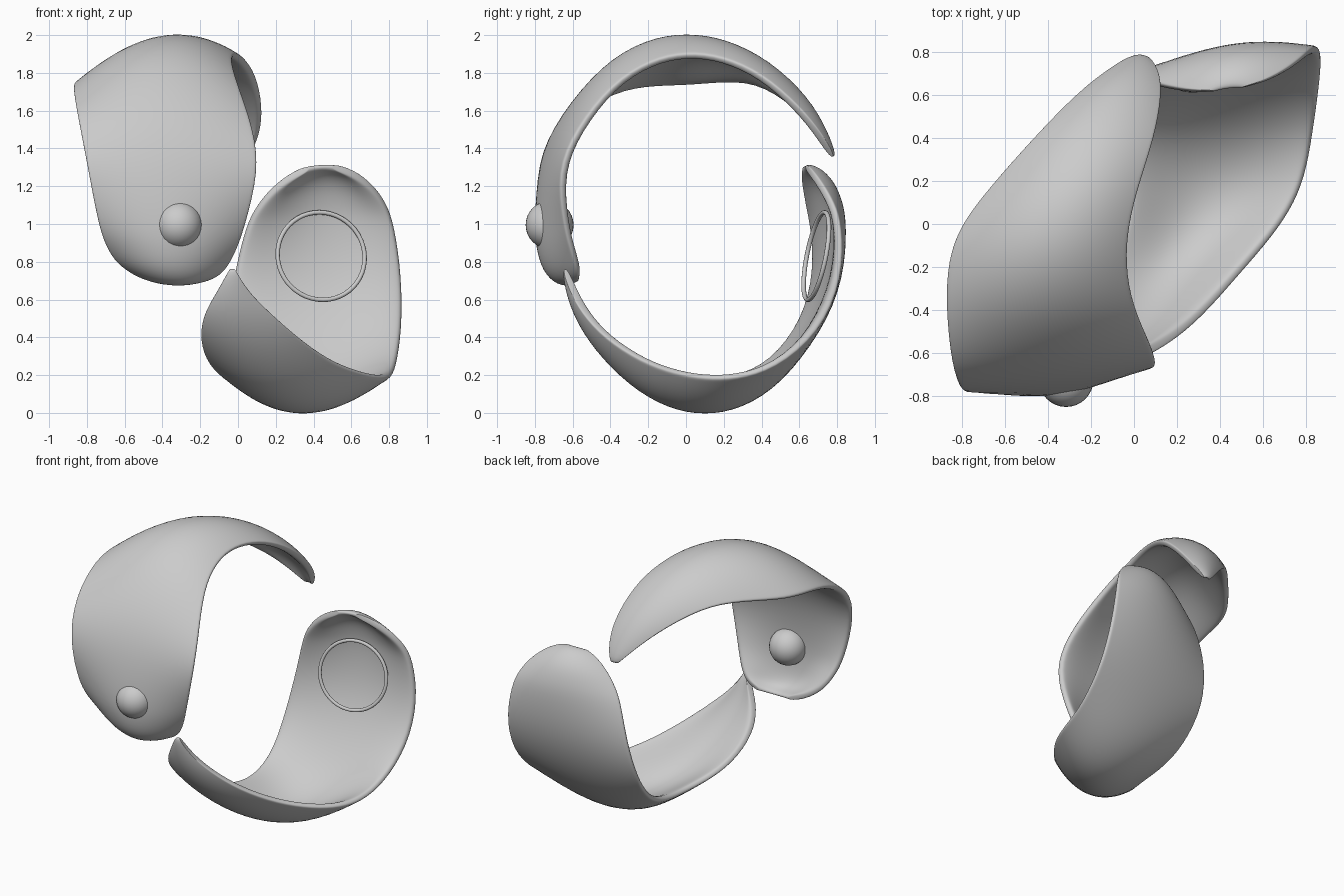
import bpy, bmesh, math
from mathutils import Vector

if "Cube" in bpy.data.objects:
    bpy.data.objects.remove(bpy.data.objects["Cube"])

grey = bpy.data.materials.new("plain_grey")
grey.use_nodes = True
COLOUR = (0.6, 0.6, 0.6, 1)
grey.diffuse_color = COLOUR
grey.node_tree.nodes["Principled BSDF"].inputs["Base Color"].default_value = COLOUR


def finish(ob, name):
    ob.name = name
    ob.data.materials.append(grey)
    for p in ob.data.polygons:
        p.use_smooth = True


def shell(name, stations, centre_y, depth, side):
    """Curved leaf; station = angle, x low, x high, radius scale at low, middle, high."""
    bm = bmesh.new()
    rows, columns = [], 11
    for angle, lo, hi, s_lo, s_mid, s_hi in stations:
        t = math.radians(angle)
        row = []
        for j in range(columns):
            u = math.sin((j / (columns - 1) - 0.5) * math.pi)
            s = s_mid + (s_hi - s_lo) / 2 * u + ((s_hi + s_lo) / 2 - s_mid) * u * u
            x = (lo + hi) / 2 + u * (hi - lo) / 2
            row.append(bm.verts.new((x, centre_y - side * depth * s * math.cos(t),
                                     1 + side * s * math.sin(t))))
        rows.append(row)
    for a, b in zip(rows, rows[1:]):
        for j in range(columns - 1):
            bm.faces.new((a[j], a[j + 1], b[j + 1], b[j]))
    mesh = bpy.data.meshes.new(name)
    bm.to_mesh(mesh)
    bm.free()
    ob = bpy.data.objects.new(name, mesh)
    bpy.context.collection.objects.link(ob)
    finish(ob, name)
    # Wall thins out toward the rim
    wall = ob.vertex_groups.new(name="wall")
    for k in range(len(mesh.vertices)):
        i, j = divmod(k, columns)
        inset = min(i, len(rows) - 1 - i, j, columns - 1 - j)
        wall.add([k], min(1, .5 + .2 * inset), "REPLACE")
    solid = ob.modifiers.new("thickness", "SOLIDIFY")
    solid.thickness, solid.offset, solid.vertex_group = .065, -1, "wall"
    rounding = ob.modifiers.new("rounding", "SUBSURF")
    rounding.levels = rounding.render_levels = 2


# Upper leaf: round end in front, over the top, pointed end behind
shell("upper_leaf", [
    (-24, -.41, -.18, .79, .81, .77), (-21, -.54, -.08, .79, .91, .75),
    (-15, -.65, -.03, .81, .975, .75), (-8, -.705, .01, .86, .99, .77),
    (0, -.745, .045, .94, .99, .8), (18, -.8, .115, 1.04, .99, .89),
    (35, -.85, .09, 1, 1.005, .88), (57, -.88, 0, .87, 1.015, .89),
    (75, -.87, -.035, .78, 1.015, .9), (90, -.81, -.02, .75, 1.01, .91),
    (105, -.68, .03, .79, 1.015, .92), (122, -.48, .1, .91, 1.03, .94),
    (140, -.27, .135, .98, 1.05, .97), (152, -.11, .12, 1.02, 1.05, 1.01),
    (160, 0, .06, 1.04, 1.05, 1.04)], 0, .81, 1)

# Lower leaf: round end behind, under the bottom, pointed end in front
shell("lower_leaf", [
    (-24, .37, .5, .77, .785, .79), (-20.5, .26, .62, .75, .87, .82),
    (-14, .16, .72, .75, .95, .87), (-7, .09, .79, .76, .985, .93),
    (0, .04, .83, .79, 1, .98), (16, -.02, .87, .86, 1.015, 1.03),
    (35, -.06, .87, .91, 1.005, 1.01), (57, -.04, .84, .9, 1.015, .92),
    (75, -.03, .81, .86, 1.02, .85), (90, -.03, .755, .84, 1.02, .82),
    (105, -.07, .65, .85, 1.02, .82), (122, -.165, .49, .88, 1.02, .86),
    (140, -.21, .32, .95, 1.04, .94), (152, -.185, .17, 1.01, 1.06, 1),
    (160, -.11, .05, 1.04, 1.06, 1.03), (167, -.045, -.015, 1.05, 1.05, 1.05)],
    .1, .74, -1)

# Ball set in the round end of the upper leaf
bpy.ops.mesh.primitive_uv_sphere_add(segments=32, ring_count=16, radius=.127,
                                     location=(-.315, -.722, .995))
finish(bpy.context.object, "ball")

# Thin ring inside the round end of the lower leaf
tilt = Vector((-.22, 1, -.2)).to_track_quat("Z", "Y").to_euler()
bpy.ops.mesh.primitive_torus_add(major_segments=48, minor_segments=10, major_radius=.236,
                                 minor_radius=.012, location=(.44, .69, .83), rotation=tilt)
finish(bpy.context.object, "ring")
